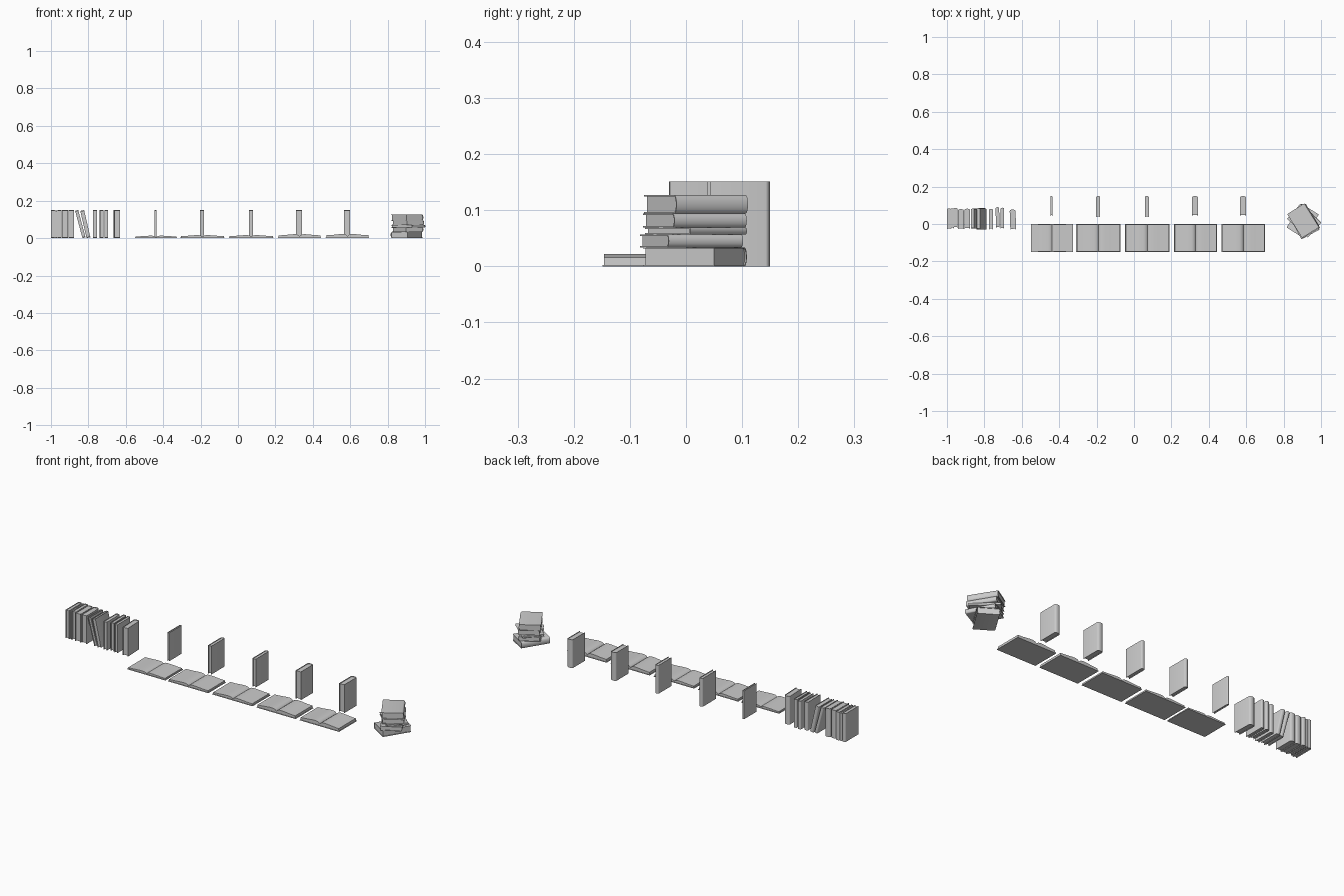
import bpy, bmesh
from math import sin, cos, pi, radians
from mathutils import Matrix

if "Cube" in bpy.data.objects:
    bpy.data.objects.remove(bpy.data.objects["Cube"])

C = 0.0025   # cover thickness


def prism(name, outline, lo, hi, mat, upright=True):
    """Extrude a 2D outline along z (upright) or along y."""
    bm = bmesh.new()
    put = (lambda p, h: (p[0], p[1], h)) if upright else (lambda p, h: (p[0], h, p[1]))
    a = [bm.verts.new(put(p, lo)) for p in outline]
    b = [bm.verts.new(put(p, hi)) for p in outline]
    bm.faces.new(a)
    bm.faces.new(b[::-1])
    n = len(a)
    for i in range(n):
        bm.faces.new((a[i], b[i], b[(i + 1) % n], a[(i + 1) % n]))
    bmesh.ops.recalc_face_normals(bm, faces=bm.faces)
    me = bpy.data.meshes.new(name)
    bm.to_mesh(me)
    bm.free()
    ob = bpy.data.objects.new(name, me)
    bpy.context.collection.objects.link(ob)
    ob.matrix_world = mat
    bpy.ops.object.select_all(action='DESELECT')
    bpy.context.view_layer.objects.active = ob
    ob.select_set(True)
    bpy.ops.object.shade_smooth_by_angle(angle=radians(35))
    return ob


def arc(half, base, bulge, n=8):
    return [(-half * cos(pi * i / n), base + bulge * sin(pi * i / n)) for i in range(n + 1)]


def closed_book(name, t, d, h, mat):
    """Closed book: thickness x, depth y with rounded spine at +y, height z."""
    r = t / 2
    bulge = min(0.008, r * 0.6)
    base = d / 2 - bulge
    inner = arc(r - C, base, bulge - C)
    cover = [(-r, -d / 2)] + arc(r, base, bulge) + [(r, -d / 2), (r - C, -d / 2)] \
        + inner[::-1] + [(-r + C, -d / 2)]
    prism(name + "_cover", cover, 0, h, mat)
    f = -d / 2 + 0.004
    prism(name + "_pages", [(-r + C, f)] + inner + [(r - C, f)], 0.003, h - 0.003, mat)


def open_book(name, x, w, t):
    """Open book lying flat: cover plate and two curved page blocks."""
    mat = Matrix.Translation((x, 0, 0))
    prism(name + "_cover", [(-w, 0), (w, 0), (w, C), (-w, C)], -0.149, 0.001, mat, False)
    p = w - 0.004
    half = [(0, t * 0.45), (0.005, t * 0.72), (0.012, t * 0.92), (0.022, t), (0.04, t * 0.98),
            (0.06, t * 0.88), (0.085, t * 0.76), (p, t * 0.7), (p + 0.001, C)]
    outline = [(-a, b) for a, b in half[::-1]] + half[1:]
    prism(name + "_pages", outline, -0.146, -0.002, mat, False)


T = Matrix.Translation

# Open books in front, with the matching closed book behind each
sets = [(-0.438, 0.113, 0.013, -0.442, 0.011, 0.107), (-0.19, 0.119, 0.016, -0.192, 0.02, 0.113),
        (0.071, 0.119, 0.016, 0.069, 0.02, 0.113), (0.329, 0.115, 0.021, 0.326, 0.031, 0.107),
        (0.585, 0.116, 0.022, 0.583, 0.031, 0.107)]
for i, (x, w, t, cx, ct, d) in enumerate(sets):
    open_book(f"open_book_{i}", x, w, t)
    closed_book(f"standing_book_{i}", ct, d, 0.151, T((cx, 0.15 - d / 2, 0)))

# Row of shelved books: left x, right x, y centre, depth, height, tilt, turn
row = [(-1.0, -0.979, 0.028, 0.112, 0.151, 0, 0), (-0.978, -0.966, 0.03, 0.108, 0.149, 0, 0),
       (-0.965, -0.944, 0.033, 0.107, 0.151, 0, 0), (-0.942, -0.910, 0.026, 0.108, 0.151, 0, 0),
       (-0.907, -0.876, 0.028, 0.108, 0.151, 0, 0), (-0.832, -0.815, 0.029, 0.107, 0.151, -15, 0),
       (-0.810, -0.789, 0.028, 0.113, 0.149, -13, 0), (-0.775, -0.754, 0.026, 0.11, 0.151, 0, 0),
       (-0.739, -0.72, 0.035, 0.11, 0.151, 0, 1), (-0.713, -0.695, 0.031, 0.112, 0.151, 0, 0),
       (-0.663, -0.632, 0.024, 0.107, 0.151, 0, 2)]
for i, (x0, x1, y, d, h, tilt, turn) in enumerate(row):
    t = x1 - x0
    lift = t / 2 * abs(sin(radians(tilt)))
    mat = T(((x0 + x1) / 2, y, lift)) @ Matrix.Rotation(radians(tilt), 4, 'Y') \
        @ Matrix.Rotation(radians(turn), 4, 'Z')
    closed_book(f"shelf_book_{i}", t, d, h, mat)

# Twisted stack: thickness, angle, centre
z = 0
for i, (t, ang, x, y) in enumerate([(0.034, 58, 0.902, 0.016), (0.023, -62, 0.908, 0.01),
                                    (0.012, -42, 0.91, 0.018), (0.025, -59, 0.91, 0.016),
                                    (0.033, -58, 0.905, 0.018)]):
    mat = T((x, y, z + t / 2)) @ Matrix.Rotation(radians(ang), 4, 'Z') \
        @ Matrix.Rotation(radians(90), 4, 'Y') @ T((0, 0, -0.075))
    closed_book(f"stacked_book_{i}", t, 0.109, 0.15, mat)
    z += t
